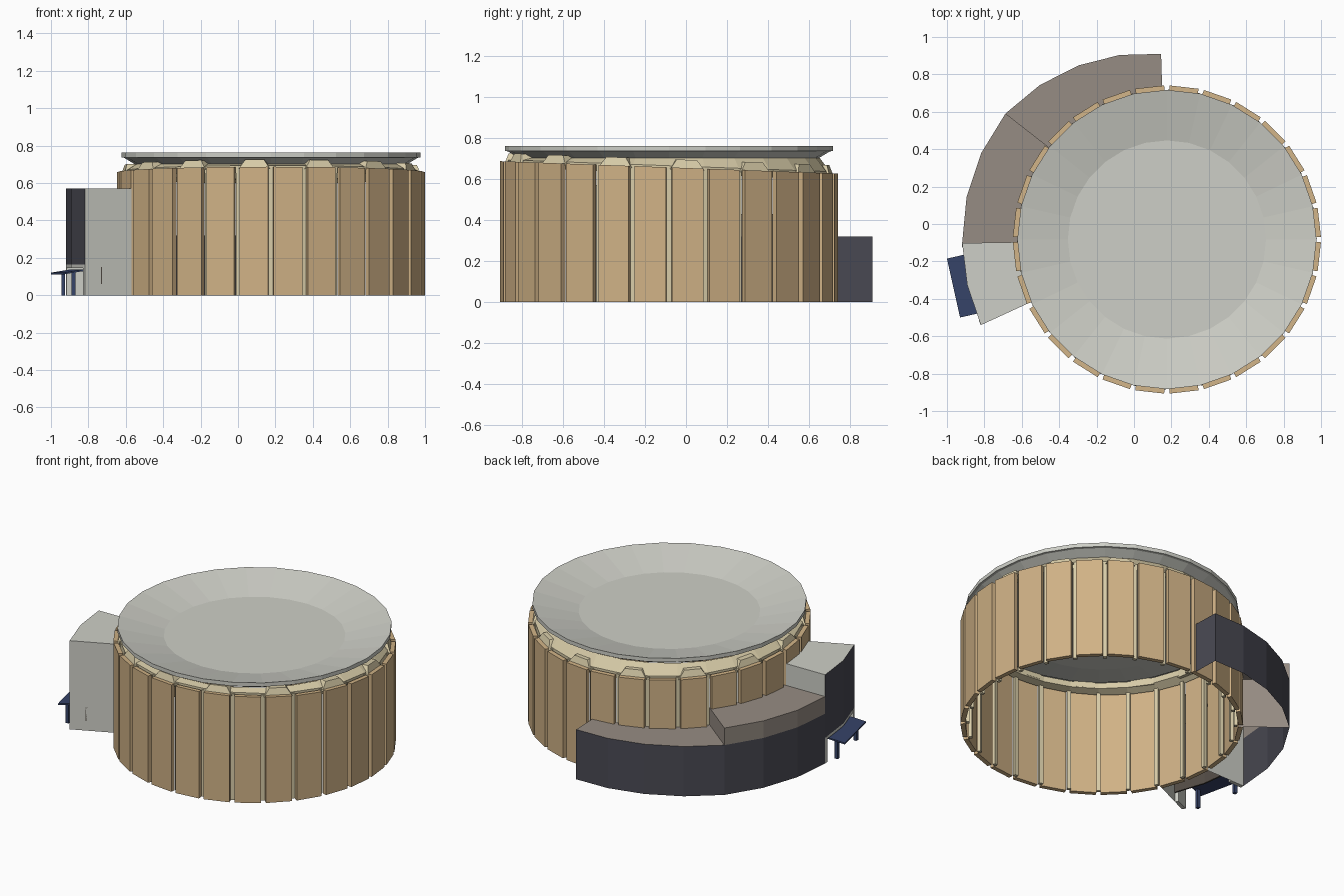
import bpy, bmesh, math
from mathutils import Vector

if "Cube" in bpy.data.objects:
    bpy.data.objects.remove(bpy.data.objects["Cube"])

CX, CY = 0.176, -0.083      # drum centre
N = 28                      # wall panels
STEP = 360 / N


def mat(name, r, g, b):
    m = bpy.data.materials.new(name)
    lin = [(c / 255 / 12.92) if c < 10 else ((c / 255 + 0.055) / 1.055) ** 2.4 for c in (r, g, b)]
    m.diffuse_color = (*lin, 1)
    m.use_nodes = True
    m.node_tree.nodes["Principled BSDF"].inputs["Base Color"].default_value = m.diffuse_color
    return m


TAN = mat("tan_wood", 208, 178, 134)
CREAM = mat("cream", 216, 204, 168)
PALE = mat("pale_grey", 206, 207, 199)
BROWN = mat("brown_grey_roof", 150, 140, 131)
CHAR = mat("charcoal", 73, 73, 83)
BLUE = mat("navy_blue", 54, 67, 104)
DARK = mat("dark_brown", 84, 77, 70)


def P(r, deg, z, t=0.0):
    """Point at radius r and angle deg about the drum, shifted t along the tangent."""
    a = math.radians(deg)
    return Vector((CX + r * math.cos(a) - t * math.sin(a), CY + r * math.sin(a) + t * math.cos(a), z))


def slope(p, extra=0.0):
    """Put a point at the tilted top of the wall."""
    return Vector((p.x, p.y, 0.657 - 0.0366 * (p.y - CY) + extra))


def finish(bm, name, mats, recalc=True):
    if recalc:
        bmesh.ops.recalc_face_normals(bm, faces=bm.faces)
    me = bpy.data.meshes.new(name)
    bm.to_mesh(me)
    bm.free()
    for m in mats:
        me.materials.append(m)
    ob = bpy.data.objects.new(name, me)
    bpy.context.collection.objects.link(ob)
    return ob


def hexa(bm, bottom, top):
    b = [bm.verts.new(p) for p in bottom]
    t = [bm.verts.new(p) for p in top]
    bm.faces.new(b[::-1])
    bm.faces.new(t)
    for i in range(4):
        j = (i + 1) % 4
        bm.faces.new((b[i], b[j], t[j], t[i]))


def slab(bm, r0, r1, deg, half):
    """Upright board from the ground to the tilted wall top."""
    base = [P(r, deg, 0, t) for r, t in ((r0, -half), (r1, -half), (r1, half), (r0, half))]
    hexa(bm, base, [slope(p) for p in base])


def lathe(name, rings, m, closed=False, cap=False):
    """rings: functions of angle giving points."""
    bm = bmesh.new()
    loops = [[bm.verts.new(f(i * STEP)) for i in range(N)] for f in rings]
    pairs = list(zip(loops, loops[1:])) + ([(loops[-1], loops[0])] if closed else [])
    for a, b in pairs:
        for i in range(N):
            j = (i + 1) % N
            bm.faces.new((a[i], a[j], b[j], b[i]))
    if cap:
        bm.faces.new(loops[0])
        bm.faces.new(loops[-1])
    return finish(bm, name, [m])


# Wall panels and the thin posts in the gaps
bm = bmesh.new()
for i in range(N):
    slab(bm, 0.792, 0.820, (i + 0.5) * STEP, 0.0775)
finish(bm, "wall_panels", [TAN])
bm = bmesh.new()
for i in range(N):
    slab(bm, 0.770, 0.790, i * STEP, 0.012)
finish(bm, "gap_posts", [CREAM])

# Collar under the roof
lathe("roof_collar", [
    lambda a: slope(P(0.785, a, 0), -0.03),
    lambda a: slope(P(0.785, a, 0), 0.008),
    lambda a: P(0.735, a, 0.702),
    lambda a: P(0.735, a, 0.665),
], CREAM, closed=True)

# Wedge blocks between wall and roof, one on every second panel
bm = bmesh.new()
for i in range(0, N, 2):
    d = (i + 0.5) * STEP
    low = [P(r, d, 0, t) for r, t in ((0.73, -0.085), (0.797, -0.085), (0.797, 0.085), (0.73, 0.085))]
    high = [P(r, d, 0, t) for r, t in ((0.73, -0.05), (0.78, -0.05), (0.78, 0.05), (0.73, 0.05))]
    hexa(bm, [slope(p, -0.01) for p in low], [slope(p, 0.04) for p in high])
finish(bm, "roof_wedges", [CREAM])

# Dished roof
prof = [(0.53, 0.675), (0.73, 0.702), (0.785, 0.735), (0.80, 0.737), (0.80, 0.762), (0.53, 0.697)]
lathe("dish_roof", [lambda a, r=r, z=z: P(r, a, z) for r, z in prof], PALE, cap=True)


# Curved side buildings: open shells of roof, outer wall and end walls
def annex(name, angles, radii, height, bands, ends, roof_mat, inner=0.80):
    """bands: (z0, z1, material) of the outer wall; ends: material of first and last end wall."""
    bm = bmesh.new()
    mats = []

    def quad(pts, m, out):
        if m not in mats:
            mats.append(m)
        f = bm.faces.new([bm.verts.new(p) for p in pts])
        f.normal_update()
        if f.normal.dot(out) < 0:
            f.normal_flip()
        f.material_index = mats.index(m)

    up = Vector((0, 0, 1))
    for a, b, ra, rb in zip(angles, angles[1:], radii, radii[1:]):
        out = P(1, (a + b) / 2, 0) - P(0, 0, 0)
        quad([P(inner, a, height), P(ra, a, height), P(rb, b, height), P(inner, b, height)], roof_mat, up)
        for z0, z1, m in bands:
            quad([P(ra, a, z0), P(rb, b, z0), P(rb, b, z1), P(ra, a, z1)], m, out)
    for a, r, other, m in ((angles[0], radii[0], angles[1], ends[0]), (angles[-1], radii[-1], angles[-2], ends[1])):
        if m:
            quad([P(inner, a, 0), P(r, a, 0), P(r, a, height), P(inner, a, height)], m,
                 P(1, a, 0) - P(1, other, 0))
    finish(bm, name, mats, recalc=False)


def spread(a, b, n):
    return [a + (b - a) * i / n for i in range(n + 1)]


A0, A1, BC, C1, R = 204.7, 181.0, 142.0, 91.8, 1.095
annex("tall_annex", spread(A0, A1, 2), [R] * 3, 0.57, [(0.165, 0.57, CHAR)], (PALE, PALE), PALE)
annex("middle_annex", spread(A1, BC, 3), [R] * 4, 0.43,
      [(0, 0.32, CHAR), (0.32, 0.43, BROWN)], (None, BROWN), BROWN)
annex("low_annex", spread(BC, C1, 4), spread(R, 0.993, 4), 0.32, [(0, 0.32, CHAR)], (None, CHAR), BROWN)

# Doorway under the tall annex: pale jambs and lintel, dark back wall
bm = bmesh.new()
for a, b in ((A0, A0 - 1.3), (A1 + 1.3, A1)):
    hexa(bm, [P(1.0, a, 0), P(R, a, 0), P(R, b, 0), P(1.0, b, 0)],
         [P(1.0, a, 0.165), P(R, a, 0.165), P(R, b, 0.165), P(1.0, b, 0.165)])
ang = spread(A0, A1, 2)
for a, b in zip(ang, ang[1:]):
    hexa(bm, [P(1.0, a, 0.147), P(R, a, 0.147), P(R, b, 0.147), P(1.0, b, 0.147)],
         [P(1.0, a, 0.165), P(R, a, 0.165), P(R, b, 0.165), P(1.0, b, 0.165)])
finish(bm, "doorway_frame", [PALE])
bm = bmesh.new()
for a, b in zip(ang, ang[1:]):
    hexa(bm, [P(0.99, a, 0.06), P(1.0, a, 0.06), P(1.0, b, 0.06), P(0.99, b, 0.06)],
         [P(0.99, a, 0.15), P(1.0, a, 0.15), P(1.0, b, 0.15), P(0.99, b, 0.15)])
finish(bm, "doorway_back", [DARK])

# Awning plate and its two legs
bm = bmesh.new()
plate = [(-1.0, -0.185, 0.112), (-0.93, -0.50, 0.112), (-0.82, -0.475, 0.130), (-0.89, -0.16, 0.130)]
hexa(bm, [Vector(p) for p in plate], [Vector(p) + Vector((0, 0, 0.009)) for p in plate])
finish(bm, "awning", [BLUE])
bm = bmesh.new()
for x, y in ((-0.88, -0.47), (-0.935, -0.20)):
    c = [(x - 0.01, y - 0.01), (x + 0.01, y - 0.01), (x + 0.01, y + 0.01), (x - 0.01, y + 0.01)]
    hexa(bm, [Vector((*p, 0)) for p in c], [Vector((*p, 0.122)) for p in c])
finish(bm, "awning_legs", [BLUE])
